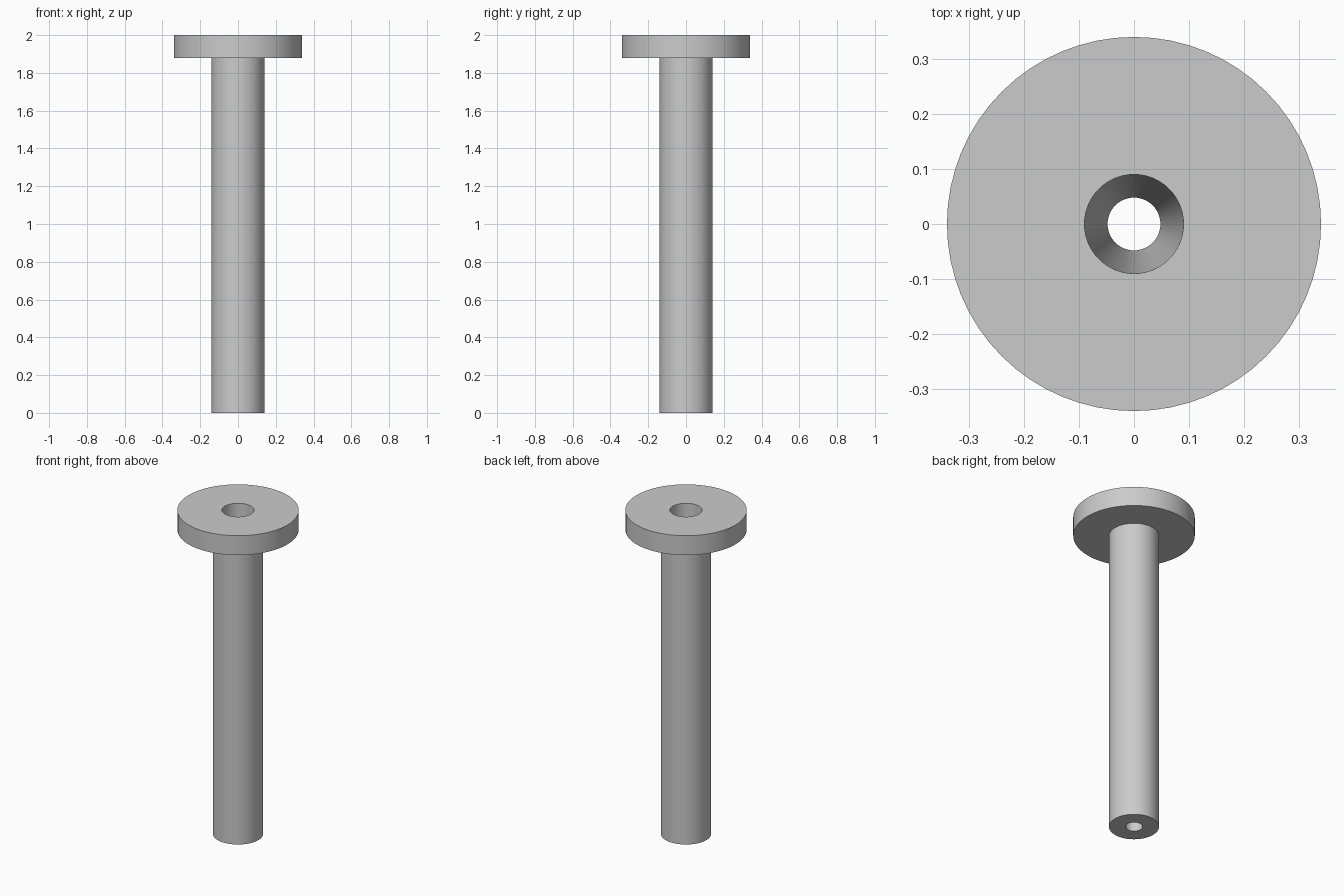
import bpy
import bmesh
from math import radians, tau

default_cube = bpy.data.objects.get("Cube")
if default_cube:
    bpy.data.objects.remove(default_cube, do_unlink=True)

SEGMENTS = 64
HEIGHT = 2.0
FLANGE_BOTTOM = 1.88
FLANGE_RADIUS = 0.34
SHAFT_RADIUS = 0.14
BORE_TOP = 0.09
BORE_BOTTOM = 0.048

# Plain grey finish
grey = bpy.data.materials.new("light grey")
grey.use_nodes = True
colour = (0.6, 0.6, 0.6, 1)
grey.diffuse_color = colour
grey.node_tree.nodes["Principled BSDF"].inputs["Base Color"].default_value = colour


def lathe(name, profile):
    """Spin a closed (radius, height) profile around the z axis."""
    bm = bmesh.new()
    verts = [bm.verts.new((r, 0, z)) for r, z in profile]
    edges = [bm.edges.new((a, b)) for a, b in zip(verts, verts[1:] + verts[:1])]
    bmesh.ops.spin(bm, geom=verts + edges, cent=(0, 0, 0), axis=(0, 0, 1),
                   angle=tau, steps=SEGMENTS, use_merge=True)
    bmesh.ops.remove_doubles(bm, verts=bm.verts, dist=0.0001)
    bmesh.ops.recalc_face_normals(bm, faces=bm.faces)
    mesh = bpy.data.meshes.new(name)
    bm.to_mesh(mesh)
    bm.free()
    mesh.materials.append(grey)
    obj = bpy.data.objects.new(name, mesh)
    bpy.context.collection.objects.link(obj)
    bpy.ops.object.select_all(action="DESELECT")
    obj.select_set(True)
    bpy.context.view_layer.objects.active = obj
    bpy.ops.object.shade_smooth_by_angle(angle=radians(30))
    return obj


# Flanged sleeve: shaft, top flange and a tapered bore right through
lathe("flanged_sleeve", [
    (BORE_BOTTOM, 0),
    (SHAFT_RADIUS, 0),
    (SHAFT_RADIUS, FLANGE_BOTTOM),
    (FLANGE_RADIUS, FLANGE_BOTTOM),
    (FLANGE_RADIUS, HEIGHT),
    (BORE_TOP, HEIGHT),
])
